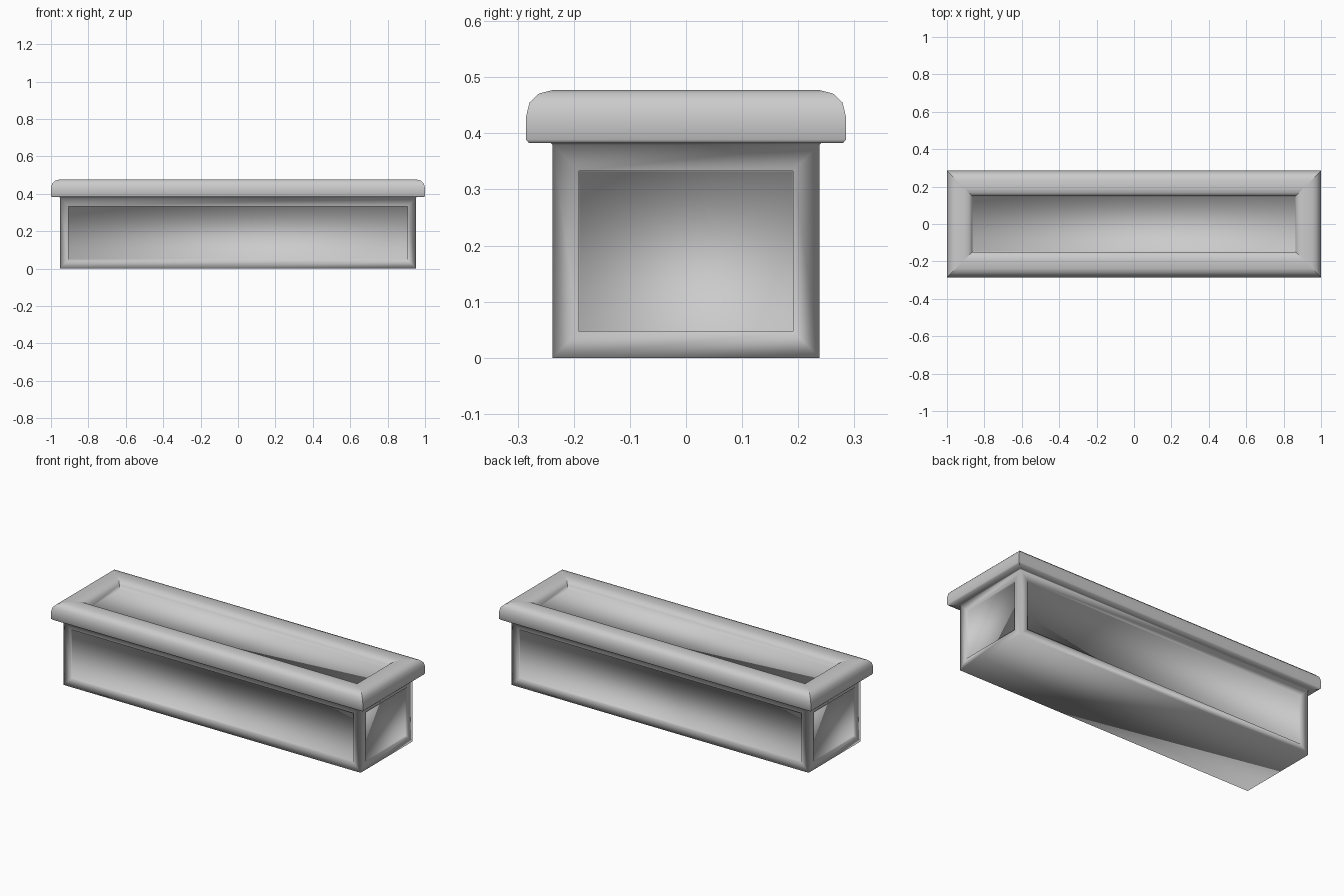
import bpy, bmesh

if "Cube" in bpy.data.objects:
    bpy.data.objects.remove(bpy.data.objects["Cube"])

# Half-depth (y) and height of the section; half-length is always 0.715 more
LENGTH_EXTRA = 0.715

outer_wall = [(0.238, 0.0), (0.238, 0.380)]
rim = [(0.2415, 0.383), (0.280, 0.383), (0.285, 0.389),
       (0.285, 0.430), (0.279, 0.455), (0.262, 0.471), (0.238, 0.477),
       (0.191, 0.477), (0.167, 0.471), (0.150, 0.455), (0.146, 0.430)]
profile = outer_wall + rim

bm = bmesh.new()


def ring(half_depth, z):
    hx = half_depth + LENGTH_EXTRA
    corners = ((-1, -1), (1, -1), (1, 1), (-1, 1))
    return [bm.verts.new((sx * hx, sy * half_depth, z)) for sx, sy in corners]


# Loft the rectangular rings from base, over the rim, to the fill level
rings = [ring(*p) for p in profile]
sides = []
for n, (a, b) in enumerate(zip(rings, rings[1:])):
    for i in range(4):
        j = (i + 1) % 4
        f = bm.faces.new((a[i], a[j], b[j], b[i]))
        if n == 0:
            sides.append(f)
    # Crisp mitres on the rim corners
    if n > 1:
        for u, v in zip(a, b):
            bm.edges.get((u, v)).smooth = False

# Underside and the fill surface inside the rim
bm.faces.new(rings[0][::-1])
bm.faces.new(rings[-1])
bmesh.ops.recalc_face_normals(bm, faces=bm.faces[:])

# Recessed panel on each side
bmesh.ops.inset_individual(bm, faces=sides, thickness=0.047, depth=0.0,
                           use_even_offset=True)
bmesh.ops.inset_individual(bm, faces=sides, thickness=0.001, depth=-0.012,
                           use_even_offset=True)

mesh = bpy.data.meshes.new("planter_box")
bm.to_mesh(mesh)
bm.free()
for p in mesh.polygons:
    p.use_smooth = True
planter = bpy.data.objects.new("planter_box", mesh)
bpy.context.collection.objects.link(planter)
